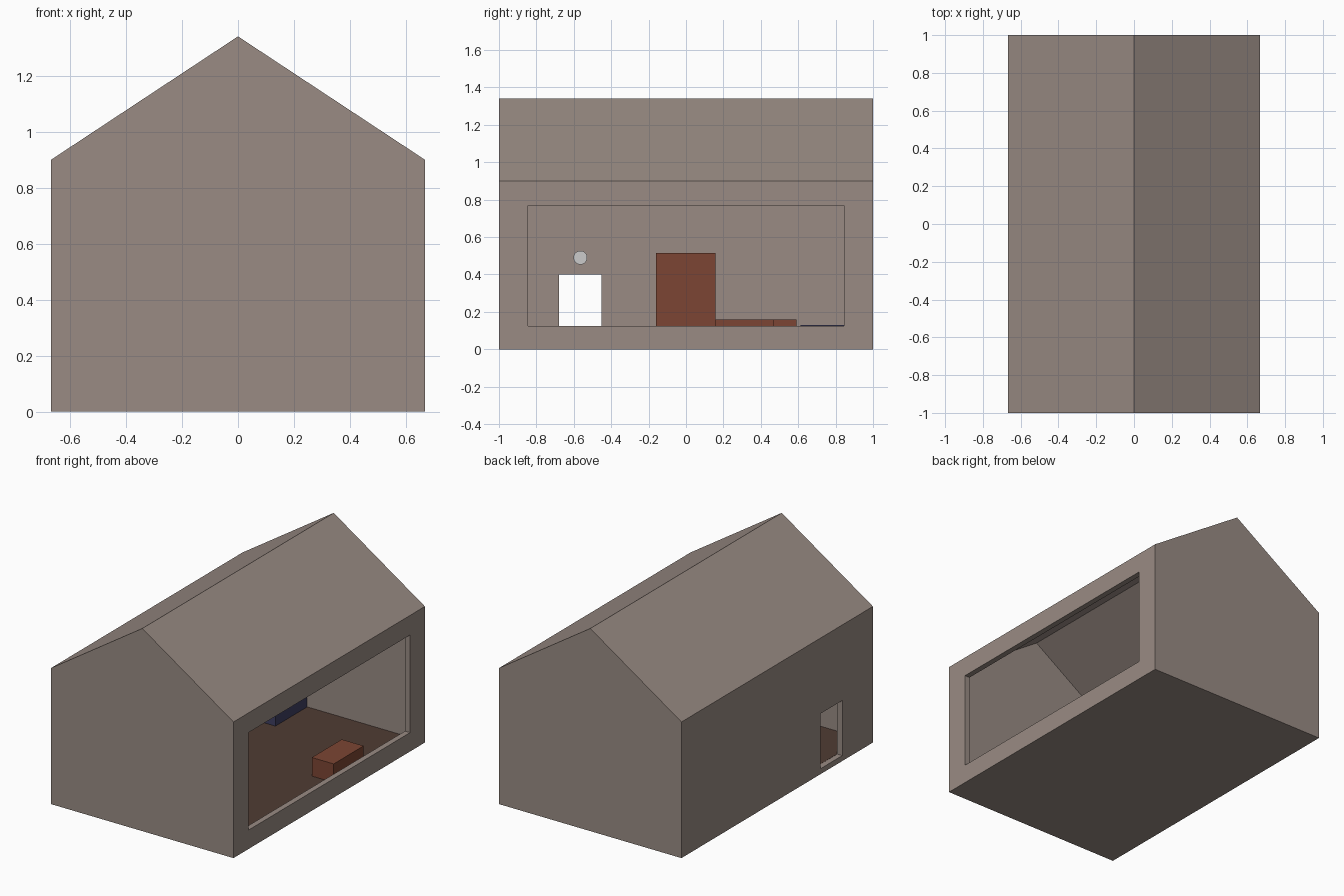
import bpy, bmesh, math

if "Cube" in bpy.data.objects:
    bpy.data.objects.remove(bpy.data.objects["Cube"])


def material(name, rgb):
    m = bpy.data.materials.new(name)
    m.diffuse_color = (*rgb, 1)
    m.use_nodes = True
    m.node_tree.nodes["Principled BSDF"].inputs["Base Color"].default_value = m.diffuse_color
    return m


WALL = material("plaster", (0.32, 0.26, 0.23))
WOOD = material("red_wood", (0.20, 0.06, 0.033))
BOARD = material("dark_wood", (0.08, 0.045, 0.033))
BLUE = material("blue_cloth", (0.05, 0.05, 0.12))


def make(name, bm, mat=None):
    bmesh.ops.recalc_face_normals(bm, faces=bm.faces)
    me = bpy.data.meshes.new(name)
    bm.to_mesh(me)
    bm.free()
    ob = bpy.data.objects.new(name, me)
    bpy.context.collection.objects.link(ob)
    if mat:
        me.materials.append(mat)
    return ob


def box(name, xr, yr, zr, mat=None):
    bm = bmesh.new()
    bmesh.ops.create_cube(bm, size=1)
    for v in bm.verts:
        v.co = [r[0] if c < 0 else r[1] for c, r in zip(v.co, (xr, yr, zr))]
    return make(name, bm, mat)


def gable_prism(name, half_w, half_l, base, eave, ridge, mat=None):
    bm = bmesh.new()
    profile = [(-half_w, base), (half_w, base), (half_w, eave), (0, ridge), (-half_w, eave)]
    face = bm.faces.new([bm.verts.new((x, -half_l, z)) for x, z in profile])
    ext = bmesh.ops.extrude_face_region(bm, geom=[face])
    moved = [g for g in ext["geom"] if isinstance(g, bmesh.types.BMVert)]
    bmesh.ops.translate(bm, verts=moved, vec=(0, 2 * half_l, 0))
    return make(name, bm, mat)


# House shell: hollow gabled block with a doorway and a wide window
house = gable_prism("house_shell", 0.667, 1.0, 0, 0.9, 1.34, WALL)
cutters = [
    gable_prism("room_cutter", 0.63, 0.945, 0.032, 0.88, 1.296, WALL),
    box("window_cutter", (0.5, 0.8), (-0.845, 0.845), (0.125, 0.77), WALL),
    box("door_cutter", (-0.8, -0.5), (-0.68, -0.452), (0.036, 0.4), WALL),
]
for c in cutters:
    mod = house.modifiers.new(c.name, "BOOLEAN")
    mod.operation = "DIFFERENCE"
    mod.solver = "EXACT"
    mod.object = c
    c.hide_render = True
    c.hide_viewport = True

# Floor boards
box("floor", (-0.63, 0.63), (-0.945, 0.945), (0.031, 0.037), BOARD)

# Furniture standing on the floor
F = 0.037
box("chest", (0.43, 0.59), (0.157, 0.47), (F, 0.16), WOOD)
box("bedside_chest", (-0.63, -0.47), (0.275, 0.59), (F, 0.16), WOOD)
box("wardrobe", (-0.63, -0.47), (-0.16, 0.157), (F, 0.515), WOOD)
box("bed", (-0.63, -0.155), (0.612, 0.94), (F, 0.13), BLUE)

# Round lamp on the wall above the door
bpy.ops.mesh.primitive_cylinder_add(vertices=32, radius=0.037, depth=0.03,
                                    location=(-0.615, -0.565, 0.49),
                                    rotation=(0, math.pi / 2, 0))
lamp = bpy.context.object
lamp.name = "door_lamp"
bpy.ops.object.shade_smooth_by_angle()
